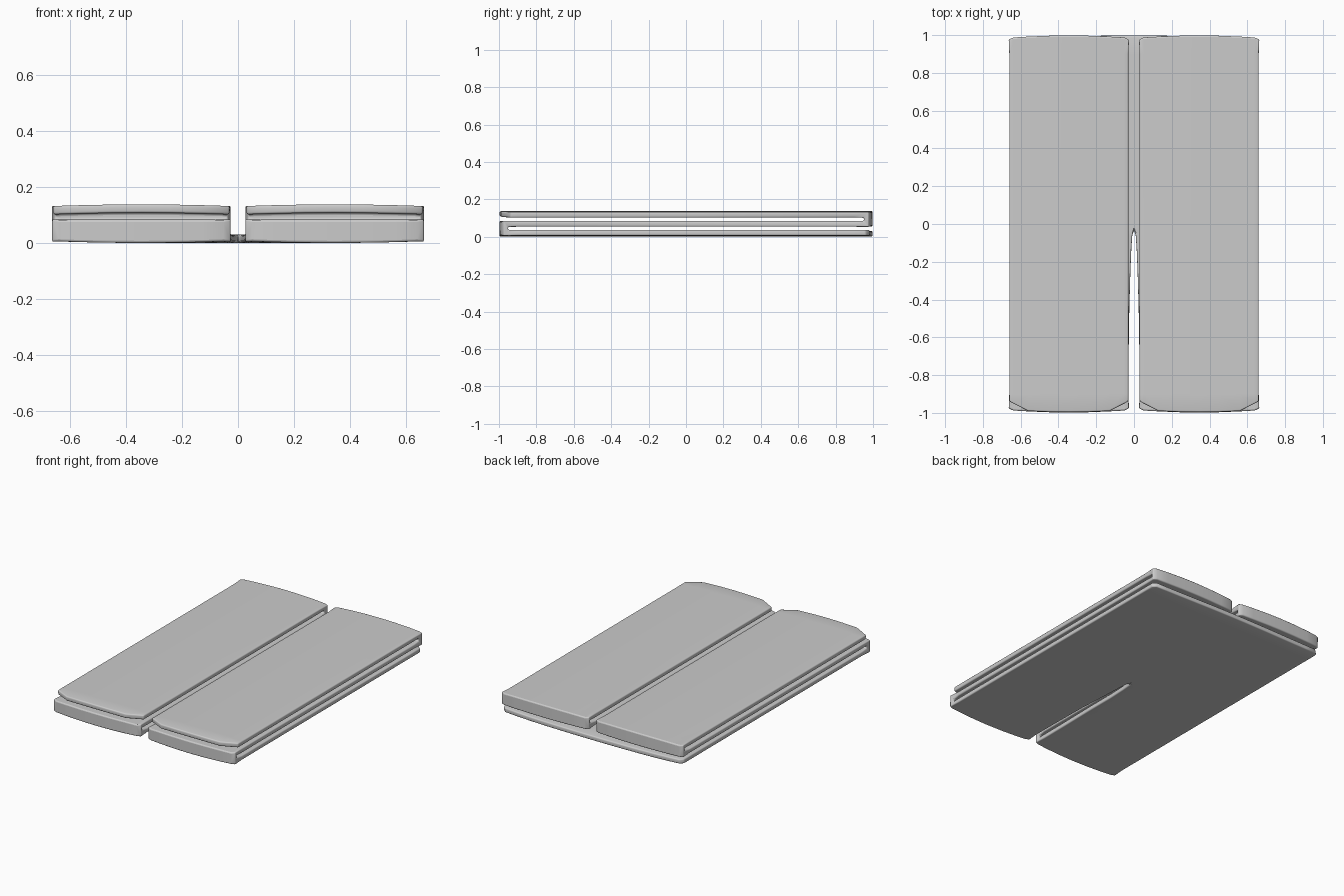
import bpy, bmesh

if "Cube" in bpy.data.objects:
    bpy.data.objects.remove(bpy.data.objects["Cube"])

# Side path of one trouser leg: (y, z, end kind, inner x), folded in an S
BOT, MID, TOP = 0.016, 0.069, 0.1235
path = [
    (0.998, BOT, "waist", 0.0), (0.9, BOT, None, 0.0), (0.45, BOT, None, 0.0),
    (0.0, BOT, None, 0.0), (-0.035, BOT, None, 0.0), (-0.06, BOT, None, 0.009),
    (-0.13, BOT, None, 0.014), (-0.25, BOT, None, 0.019), (-0.45, BOT, None, 0.025),
    (-0.7, BOT, None, 0.029), (-0.9, BOT, None, 0.03),
    (-0.983, BOT, "fold", 0.03), (-0.983, MID, "fold", 0.03),
    (-0.9, MID, None, 0.03), (0.0, MID, None, 0.03), (0.9, MID, None, 0.03),
    (0.983, MID, "fold", 0.03), (0.983, TOP, "fold", 0.03),
    (0.9, TOP, None, 0.03), (0.0, TOP, None, 0.03), (-0.9, TOP, None, 0.03),
    (-0.996, TOP, "hem", 0.03),
]
stations = [0.03, 0.055, 0.13, 0.24, 0.345, 0.45, 0.56, 0.635, 0.66]


def inset(kind, x):
    """How far an end pulls back from the full length at width x."""
    u = abs(x - 0.345) / 0.315
    if kind == "waist":
        return 0.018 * (x / 0.66) ** 2 + (0.02 if x > 0.65 else 0)
    if kind == "fold":
        return 0.013 * u ** 2 + (0.008 if u > 0.98 else 0)
    if kind == "hem":
        return 0.012 * u ** 2 + 0.045 * max(0, (u - 0.68) / 0.32)
    return 0.0


# Folded cloth ribbon, right half
bm = bmesh.new()
rows = []
for y, z, kind, inner in path:
    row = []
    for i, s in enumerate(stations):
        x = inner if i == 0 else s
        u = abs(s - 0.345) / 0.315
        crown = 0.006 * u ** 2
        dz = 0
        if z == TOP:
            dz = -crown
        elif z == BOT and not (inner < 0.02 and s < 0.345):
            dz = crown
        yy = y - (1 if y > 0 else -1) * inset(kind, x)
        row.append(bm.verts.new((x, yy, z + dz)))
    rows.append(row)
for a, b in zip(rows, rows[1:]):
    for i in range(len(stations) - 1):
        bm.faces.new((a[i], a[i + 1], b[i + 1], b[i]))
mesh = bpy.data.meshes.new("folded_trousers")
bm.to_mesh(mesh)
bm.free()
trousers = bpy.data.objects.new("folded_trousers", mesh)
bpy.context.collection.objects.link(trousers)

# Mirror to the other leg, thicken the cloth, soften its edges
mir = trousers.modifiers.new("mirror", "MIRROR")
mir.use_clip = True
mir.merge_threshold = 0.001
sol = trousers.modifiers.new("cloth_thickness", "SOLIDIFY")
sol.thickness = 0.03
sol.offset = 0
sol.use_even_offset = True
bev = trousers.modifiers.new("soft_edges", "BEVEL")
bev.width = 0.009
bev.segments = 3
bev.limit_method = "ANGLE"
bev.angle_limit = 0.8

bpy.context.view_layer.objects.active = trousers
trousers.select_set(True)
bpy.ops.object.shade_smooth_by_angle(angle=0.7)
